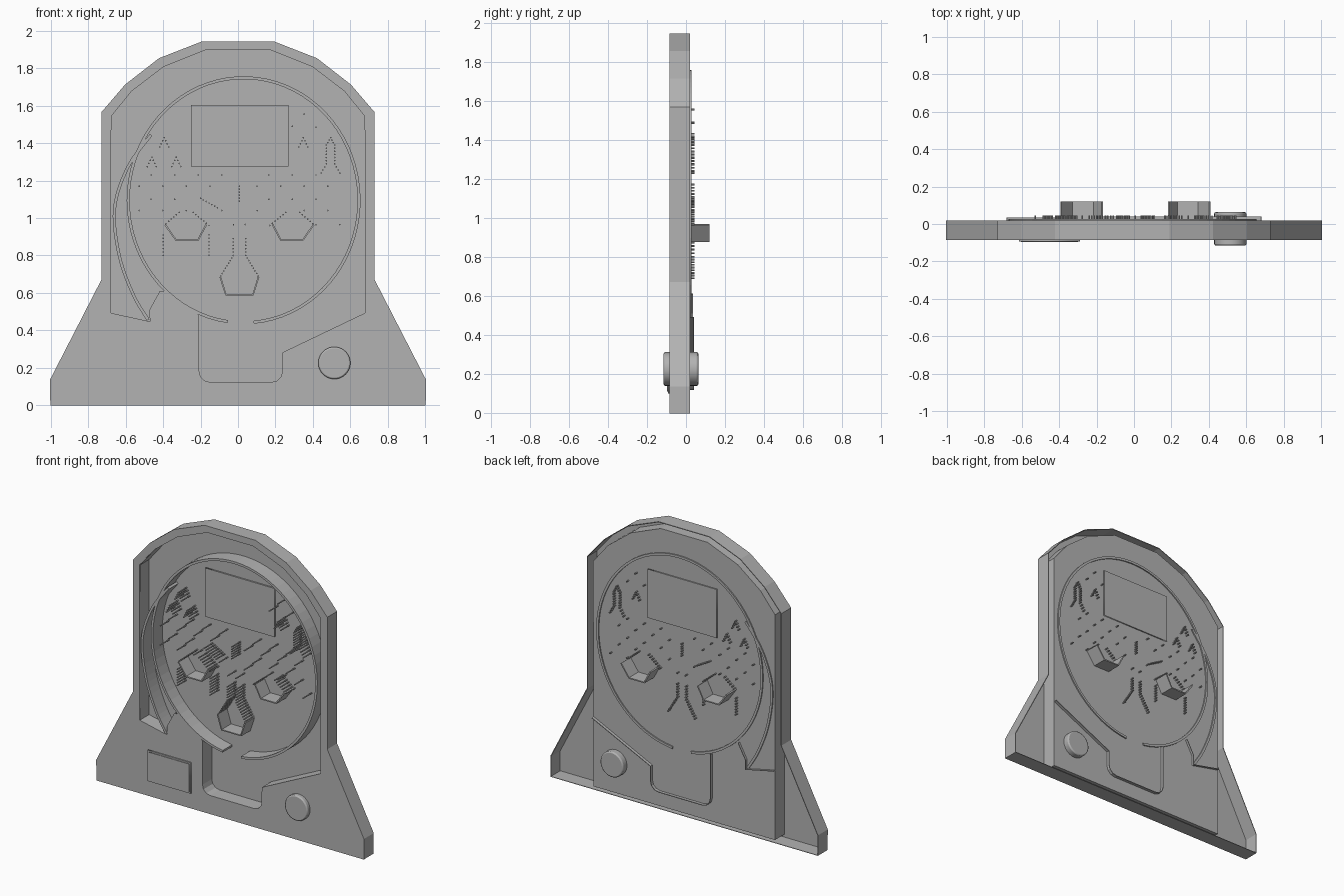
import bpy, bmesh
from math import sin, cos, pi, radians
from mathutils import Matrix, Vector

cube = bpy.data.objects.get("Cube")
if cube:
    bpy.data.objects.remove(cube, do_unlink=True)

grey = bpy.data.materials.new("plain grey")
grey.use_nodes = True
grey.diffuse_color = (0.45, 0.45, 0.45, 1)
grey.node_tree.nodes["Principled BSDF"].inputs["Base Color"].default_value = grey.diffuse_color

FRONT, BACK, THIN = -0.085, 0.02, 0.005
MID = 0.0075  # axis that the left and right play features mirror about


def add(name, mesh):
    obj = bpy.data.objects.new(name, mesh)
    bpy.context.collection.objects.link(obj)
    mesh.materials.clear()
    mesh.materials.append(grey)
    return obj


def plate(name, loops, y0, y1):
    """Flat sheet between two depths; loops after the first are holes."""
    curve = bpy.data.curves.new(name, 'CURVE')
    curve.dimensions, curve.fill_mode = '2D', 'BOTH'
    curve.extrude = (y1 - y0) / 2
    for loop in loops:
        spline = curve.splines.new('POLY')
        spline.points.add(len(loop) - 1)
        for point, (x, z) in zip(spline.points, loop):
            point.co = (x, z, 0, 1)
        spline.use_cyclic_u = True
    temp = bpy.data.objects.new("temp", curve)
    bpy.context.collection.objects.link(temp)
    deps = bpy.context.evaluated_depsgraph_get()
    mesh = bpy.data.meshes.new_from_object(temp.evaluated_get(deps))
    bpy.data.objects.remove(temp)
    mesh.transform(Matrix.Translation((0, (y0 + y1) / 2, 0)) @ Matrix.Rotation(pi / 2, 4, 'X'))
    return add(name, mesh)


def wall(name, path, y0, y1, thick=THIN, closed=False, offset=0):
    """Upright strip following a path, thickened by a modifier."""
    bm = bmesh.new()
    rows = [[bm.verts.new((x, y, z)) for y in (y0, y1)] for x, z in path]
    pairs = list(zip(rows, rows[1:]))
    if closed:
        pairs.append((rows[-1], rows[0]))
    for a, b in pairs:
        bm.faces.new((a[0], b[0], b[1], a[1]))
    mesh = bpy.data.meshes.new(name)
    bm.to_mesh(mesh)
    bm.free()
    obj = add(name, mesh)
    mod = obj.modifiers.new("thickness", 'SOLIDIFY')
    mod.thickness, mod.offset = thick, offset
    return obj


def arc(a0, a1, count, rx=0.617, rz=0.655, cx=0.03, cz=1.095):
    angles = [radians(a0 + (a1 - a0) * i / count) for i in range(count + 1)]
    return [(cx + rx * cos(a), cz + rz * sin(a)) for a in angles]


def smooth_path(points, steps=6):
    """Catmull-Rom curve through the points."""
    p = [Vector(v) for v in [points[0]] + points + [points[-1]]]
    out = []
    for a, b, c, d in zip(p, p[1:], p[2:], p[3:]):
        for i in range(steps):
            t = i / steps
            out.append((2 * b + (c - a) * t + (2 * a - 5 * b + 4 * c - d) * t * t
                        + (3 * b - a - 3 * c + d) * t ** 3) / 2)
    return [tuple(v) for v in out + [p[-1]]]


def mirrored(half):
    return half + [(-x, z) for x, z in reversed(half)]


def flip(points):
    return [(2 * MID - x, z) for x, z in points]


# Cabinet: front sheet with the play opening, outer rim, inner tray
outline = mirrored([(1, 0), (1, .135), (.725, .67), (.725, 1.565), (.6, 1.71), (.42, 1.85), (.19, 1.94)])
arch = mirrored([(.68, .49), (.68, 1.545), (.57, 1.68), (.4, 1.81), (.175, 1.9)])
tray = [(.68, .02)] + arch[1:-1] + [(-.68, .02)]
chute = [(-.68, .49), (-.47, .445), (-.47, .51), (-.415, .61)]
well_left = [(-.15 - .06 * cos(a), .18 - .06 * sin(a)) for a in (0, pi / 6, pi / 3, pi / 2)]
well_right = [(.18 + .06 * sin(a), .18 - .06 * cos(a)) for a in (0, pi / 6, pi / 3, pi / 2)]
well = [(-.21, .48)] + well_left + well_right + [(.24, .28), (.68, .49)]
opening = arch[:-1] + chute + arc(228, 244, 4) + well[:-1]

plate("front_sheet", [outline, opening], FRONT, FRONT + THIN)
wall("outer_rim", outline, FRONT, BACK, closed=True, offset=-1)
wall("tray_side", tray, FRONT + THIN, BACK, closed=True)
plate("back_panel", [tray], BACK - THIN, BACK)
wall("chute_ledge", chute, FRONT, .035)
wall("ball_well", well, FRONT, .04)

# Curved rails
wall("main_rail", arc(-85, 262, 72), FRONT, .028, .016)
launch = [(-.465, 1.445), (-.59, 1.27), (-.66, 1.05), (-.635, .8), (-.56, .59), (-.48, .455)]
wall("launch_rail", smooth_path(launch), FRONT, .028, .016)

# Display plate, label plate and knob
def rect(x0, x1, z0, z1):
    return [(x0, z0), (x1, z0), (x1, z1), (x0, z1)]


plate("display", [rect(-.25, .27, 1.275, 1.605)], .005, .028)
plate("label_base", [rect(-.615, -.29, .1, .31)], FRONT - .008, FRONT)
plate("label_face", [rect(-.605, -.3, .11, .3)], FRONT - .012, FRONT - .008)

bm = bmesh.new()
bmesh.ops.create_cone(bm, cap_ends=True, segments=40, radius1=.086, radius2=.086, depth=.178,
                      matrix=Matrix.Translation((.515, -.026, .225)) @ Matrix.Rotation(pi / 2, 4, 'X'))
knob_mesh = bpy.data.meshes.new("knob")
bm.to_mesh(knob_mesh)
bm.free()
knob = add("knob", knob_mesh)
bevel = knob.modifiers.new("rounded edge", 'BEVEL')
bevel.width, bevel.segments = .008, 2
bpy.context.view_layer.objects.active = knob
knob.select_set(True)
bpy.ops.object.shade_smooth_by_angle()

# Catch cups
side_cup = [(-.39, .965), (-.33, .88), (-.215, .88), (-.17, .965)]
wall("right_cup", side_cup, FRONT, .12, .009)
wall("left_cup", flip(side_cup), FRONT, .12, .009)
wall("centre_cup", [(-.095, .685), (-.065, .59), (.08, .59), (.11, .685)], FRONT, BACK, .009)

# Pins: rows of single pins on a staggered lattice, then pin chains
PITCH = .063
pins = []
rows = {1.23: (-15, -11, -7, -3, 5, 9, 13), 1.17: (-17, -13, -9, -5, 3, 7, 11, 15),
        1.1: (-15, -11, 5, 9, 13), 1.04: (-17, -13, -9, -3, 3, 11, 15),
        .965: (-1, 1, 13, 17), 1.49: (9,), 1.555: (11,), 1.485: (13,)}
for z, steps in rows.items():
    pins += [(MID + s * PITCH / 2, z) for s in steps]


def chain(path, gap=.017):
    for a, b in zip(path, path[1:]):
        a, b = Vector(a), Vector(b)
        n = max(1, round((b - a).length / gap))
        pins.extend(tuple(a.lerp(b, i / n)) for i in range(n + 1))


for x, z in ((-.395, 1.43), (-.46, 1.325), (-.33, 1.325), (.35, 1.43)):
    chain([(x - .024, z - .05), (x, z), (x + .024, z - .05)])
for s in (-1, 1):
    chain([(.495, 1.43), (.495 + s * .022, 1.39), (.495 + s * .022, 1.29), (.495 + s * .05, 1.24)])
    chain([(MID + s * .033, .89), (MID + s * .033, .8), (MID + s * .1, .69)])
for side in (lambda p: p, flip):
    chain(side([(-.385, .97), (-.315, 1.03)]))
    chain(side([(-.24, 1.03), (-.155, .96)]))
for x in (-.4, -.155):
    chain([(x, .91), (x, .8)])
chain([(MID, 1.17), (MID, 1.09)])
chain([(-.2, 1.105), (-.11, 1.055)])

bm = bmesh.new()
for x, z in pins:
    bmesh.ops.create_cone(bm, cap_ends=True, segments=6, radius1=.0045, radius2=.0045, depth=.125,
                          matrix=Matrix.Translation((x, -.018, z)) @ Matrix.Rotation(pi / 2, 4, 'X'))
pin_mesh = bpy.data.meshes.new("pins")
bm.to_mesh(pin_mesh)
bm.free()
add("pins", pin_mesh)
